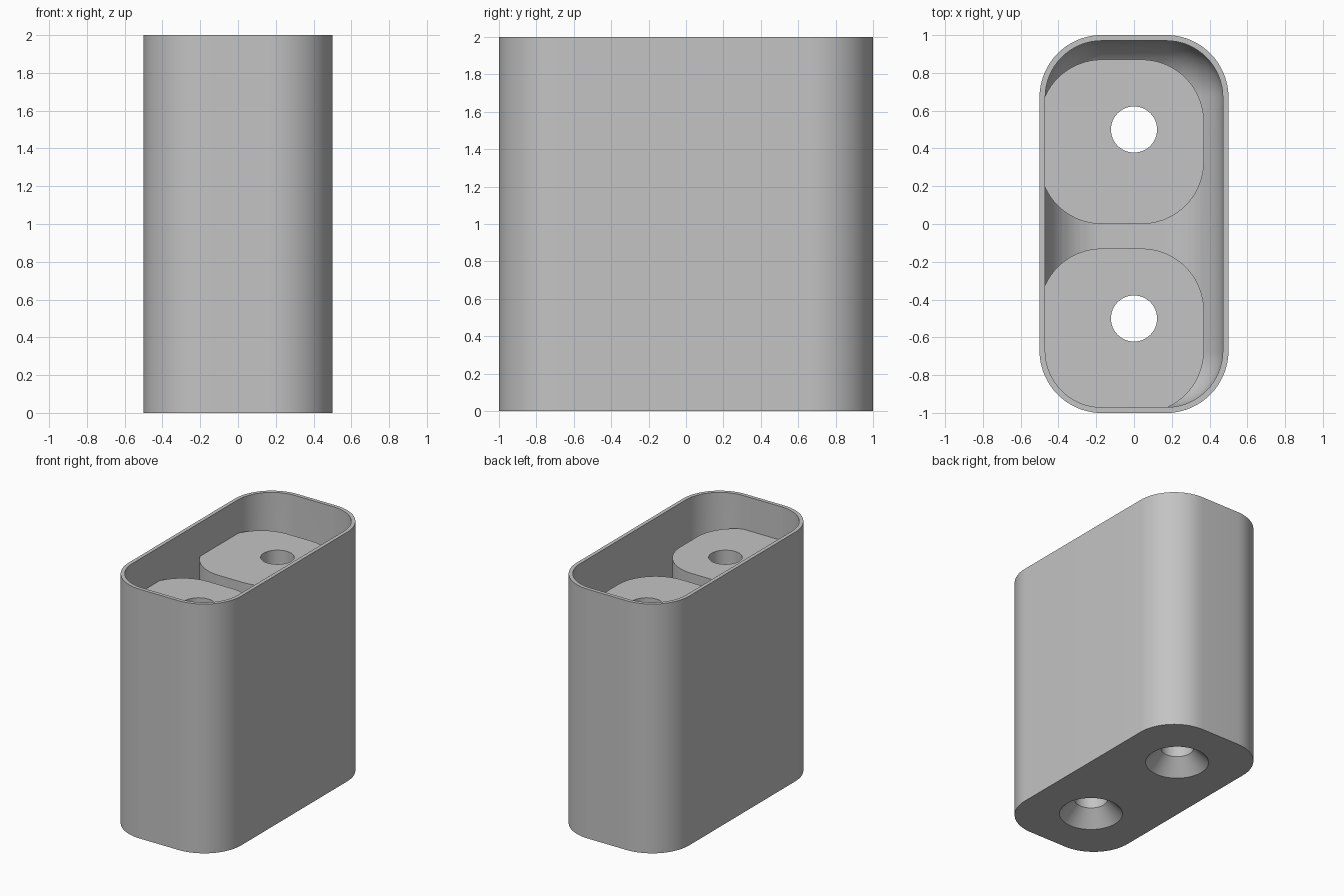
import bpy, bmesh
from math import sin, cos, pi

if "Cube" in bpy.data.objects:
    bpy.data.objects.remove(bpy.data.objects["Cube"], do_unlink=True)

SEG = 18          # segments per rounded corner
WALL = 0.03       # shell thickness
CORE = (0.17, 0.67)   # half size of the straight-sided core
RADIUS = 0.33


def loft(name, rings):
    """Closed solid through a stack of equal-length rings."""
    bm = bmesh.new()
    loops = [[bm.verts.new(p) for p in ring] for ring in rings]
    for a, b in zip(loops, loops[1:]):
        for i in range(len(a)):
            j = (i + 1) % len(a)
            bm.faces.new((a[i], a[j], b[j], b[i]))
    bm.faces.new(loops[0][::-1])
    bm.faces.new(loops[-1])
    bmesh.ops.recalc_face_normals(bm, faces=bm.faces)
    mesh = bpy.data.meshes.new(name)
    bm.to_mesh(mesh)
    bm.free()
    ob = bpy.data.objects.new(name, mesh)
    bpy.context.collection.objects.link(ob)
    return ob


def rounded_rect(hx, hy, r, z, cx=0, cy=0):
    """Ring around a core of half size hx, hy, grown by radius r."""
    ring = []
    for q, (sx, sy) in enumerate(((1, 1), (-1, 1), (-1, -1), (1, -1))):
        for i in range(SEG + 1):
            a = (q + i / SEG) * pi / 2
            ring.append((cx + sx * hx + r * cos(a), cy + sy * hy + r * sin(a), z))
    return ring


def circle(r, z, cy, n=64):
    return [(r * cos(2 * pi * i / n), cy + r * sin(2 * pi * i / n), z) for i in range(n)]


def subtract(target, tool):
    mod = target.modifiers.new("cut", 'BOOLEAN')
    mod.operation, mod.solver, mod.object = 'DIFFERENCE', 'EXACT', tool
    tool.hide_render = True
    bpy.context.view_layer.objects.active = target
    bpy.ops.object.modifier_apply(modifier=mod.name)
    bpy.data.objects.remove(tool, do_unlink=True)


# Outer block with rounded vertical corners
case = loft("rounded_case", [rounded_rect(*CORE, RADIUS, z) for z in (0, 2)])

# Hollow with a filleted floor, open at the top
fillet = RADIUS - WALL
rings = [rounded_rect(*CORE, max(fillet * sin(t), 0.002), WALL + fillet * (1 - cos(t)))
         for t in (i / 12 * pi / 2 for i in range(13))]
rings.append(rounded_rect(*CORE, fillet, 2.2))
cavity = loft("cavity_cutter", rings)

# Two tall posts left standing inside, set towards one corner
for y in (0.435, -0.565):
    post = loft("post_shape", [rounded_rect(0.105, 0.105, RADIUS, z, -0.065, y)
                               for z in (-0.2, 1.73)])
    subtract(cavity, post)
subtract(case, cavity)

# Countersunk screw holes through the posts
for y in (0.5, -0.5):
    hole = loft("hole_cutter", [circle(r, z, y) for r, z in
                                ((0.254, -0.02), (0.122, 0.12), (0.122, 1.9))])
    subtract(case, hole)

# Single grey finish
grey = bpy.data.materials.new("plain_grey")
grey.use_nodes = True
colour = (0.55, 0.55, 0.55, 1)
grey.diffuse_color = colour
grey.node_tree.nodes["Principled BSDF"].inputs["Base Color"].default_value = colour
case.data.materials.clear()
case.data.materials.append(grey)

bpy.ops.object.select_all(action='DESELECT')
case.select_set(True)
bpy.context.view_layer.objects.active = case
bpy.ops.object.shade_smooth_by_angle(angle=pi / 6)
